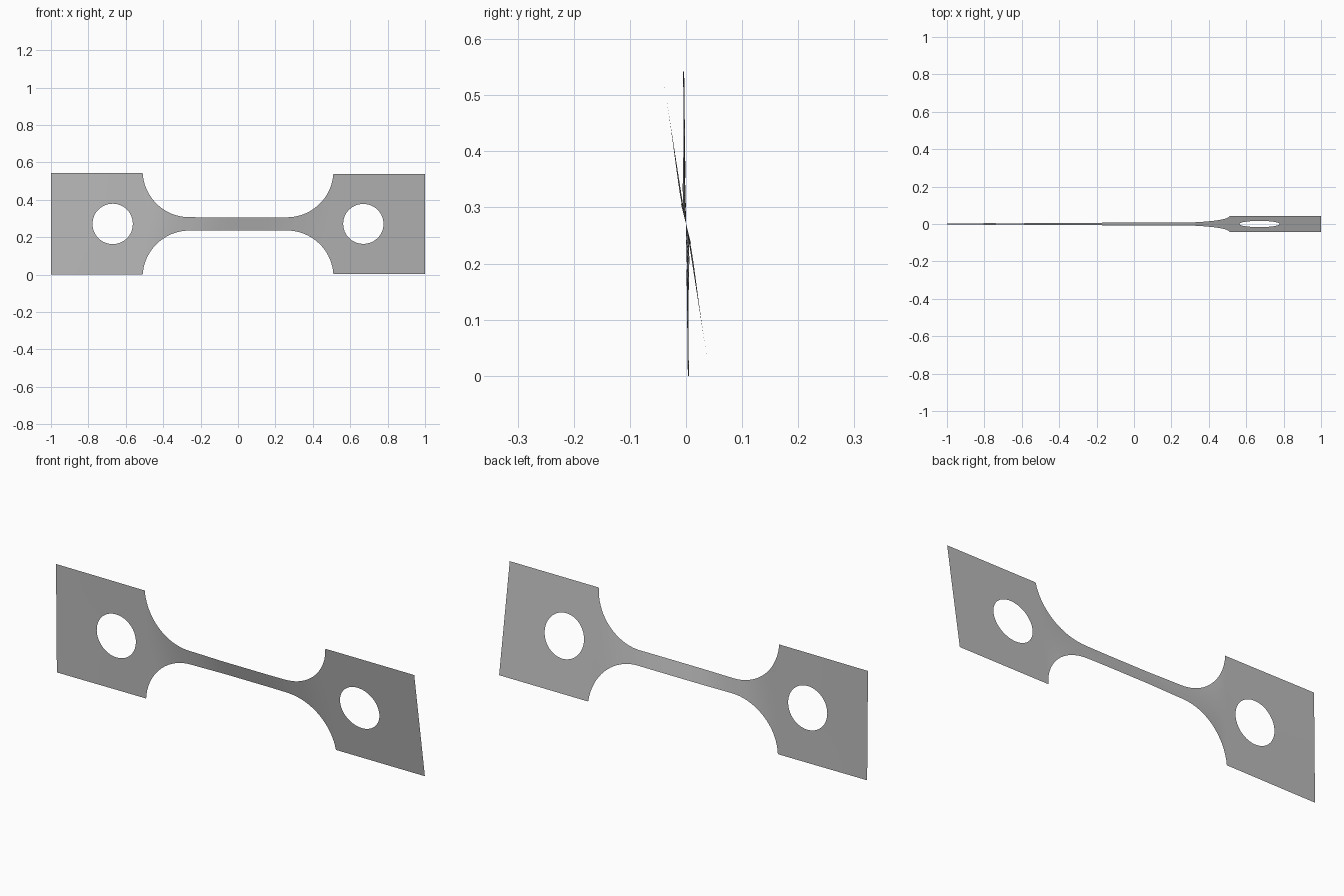
import bpy, bmesh, math

cube = bpy.data.objects.get("Cube")
if cube:
    bpy.data.objects.remove(cube)

MID_Z, HALF, NECK = 0.271, 0.271, 0.036     # centre height, grip and neck half heights
GRIP_X, HOLE_X, HOLE_R = 0.51, 0.67, 0.108
FILLET_X, FILLET_R = 0.26, 0.25
SEG = 16

# Twist (radians) along the length: the neck turns furthest
TWIST = [(-1, 0.012), (-0.51, 0.02), (-0.27, 0.14), (-0.05, 0.25),
         (0.15, 0.25), (0.3, 0.21), (0.51, 0.155), (1, 0.155)]


def twist_at(x):
    for (x0, a0), (x1, a1) in zip(TWIST, TWIST[1:]):
        if x <= x1:
            t = max(0, (x - x0) / (x1 - x0))
            return a0 + (a1 - a0) * t * t * (3 - 2 * t)
    return TWIST[-1][1]


def half_height(x):
    d = abs(x) - FILLET_X
    if d <= 0:
        return NECK
    if abs(x) >= GRIP_X - 1e-5:
        return HALF
    return NECK + FILLET_R - math.sqrt(max(0, FILLET_R ** 2 - d * d))


def steps(a, b, n):
    return [a + (b - a) * i / n for i in range(n)]


bm = bmesh.new()


# Neck with circular fillets, spaced closer where the fillets steepen
arc = [FILLET_X + (GRIP_X - FILLET_X) * math.sin(math.pi / 2 * i / 20) for i in range(21)]
xs = [-x for x in reversed(arc)] + steps(-FILLET_X, FILLET_X, 24)[1:] + arc
columns = []
for x in xs:
    h = half_height(x)
    columns.append([bm.verts.new((x, 0, h * (2 * j / SEG - 1))) for j in range(SEG + 1)])
for a, b in zip(columns, columns[1:]):
    for j in range(SEG):
        bm.faces.new((a[j], b[j], b[j + 1], a[j + 1]))

# Square grips, each a ring of faces around its round hole
for side in (-1, 1):
    rim = [(GRIP_X, z) for z in steps(HALF, -HALF, SEG)]
    rim += [(x, -HALF) for x in steps(GRIP_X, 1, SEG)]
    rim += [(1, z) for z in steps(-HALF, HALF, SEG)]
    rim += [(x, HALF) for x in steps(1, GRIP_X, SEG)]
    rings = []
    for t in (0, 0.5, 1):
        ring = []
        for x, z in rim:
            k = HOLE_R / math.hypot(x - HOLE_X, z)
            k = 1 + (k - 1) * t
            ring.append(bm.verts.new((side * (HOLE_X + (x - HOLE_X) * k), 0, z * k)))
        rings.append(ring)
    for outer, inner in zip(rings, rings[1:]):
        for i in range(len(rim)):
            j = (i + 1) % len(rim)
            bm.faces.new((outer[i], outer[j], inner[j], inner[i]))

bmesh.ops.remove_doubles(bm, verts=bm.verts, dist=0.0005)

# Turn every cross-section about the long axis
for v in bm.verts:
    a, s = twist_at(v.co.x), v.co.z
    v.co.y = -s * math.sin(a)
    v.co.z = MID_Z + s * math.cos(a)

# Face the sheet forwards
bmesh.ops.recalc_face_normals(bm, faces=bm.faces)
if sum(f.normal.y for f in bm.faces) > 0:
    bmesh.ops.reverse_faces(bm, faces=bm.faces)

mesh = bpy.data.meshes.new("twisted_test_strip")
bm.to_mesh(mesh)
bm.free()
strip = bpy.data.objects.new("twisted_test_strip", mesh)
bpy.context.collection.objects.link(strip)

grey = bpy.data.materials.new("plain grey")
grey.use_nodes = True
colour = (0.5, 0.5, 0.5, 1)
grey.diffuse_color = colour
grey.node_tree.nodes["Principled BSDF"].inputs["Base Color"].default_value = colour
mesh.materials.append(grey)

bpy.context.view_layer.objects.active = strip
strip.select_set(True)
bpy.ops.object.shade_smooth_by_angle()
